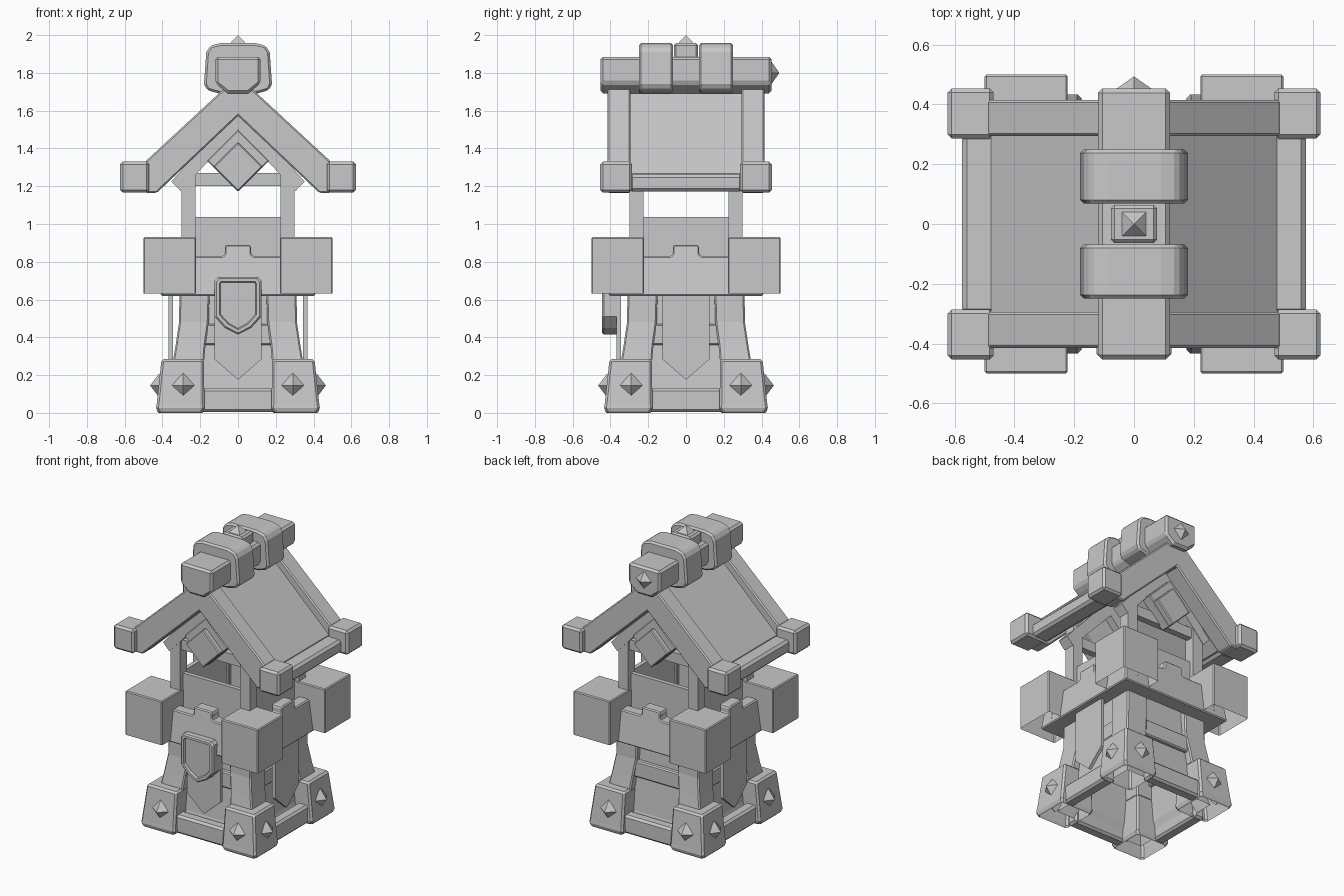
import bpy, bmesh, math
from mathutils import Matrix, Vector

if "Cube" in bpy.data.objects:
    bpy.data.objects.remove(bpy.data.objects["Cube"])

stone = bpy.data.materials.new("plain_grey")
stone.diffuse_color = (0.58, 0.58, 0.58, 1)
stone.use_nodes = True
stone.node_tree.nodes["Principled BSDF"].inputs["Base Color"].default_value = stone.diffuse_color


def finish(name, bm, bevel=0.0):
    bmesh.ops.recalc_face_normals(bm, faces=bm.faces)
    me = bpy.data.meshes.new(name)
    bm.to_mesh(me)
    bm.free()
    me.materials.append(stone)
    ob = bpy.data.objects.new(name, me)
    bpy.context.collection.objects.link(ob)
    if bevel:
        m = ob.modifiers.new("chamfer", 'BEVEL')
        m.width, m.segments, m.limit_method = bevel, 1, 'ANGLE'
        m.angle_limit = math.radians(40)
    return ob


def loft(name, rings, bevel=0.0, bottom=True, top=True):
    """Join equal-length rings of points from bottom to top."""
    bm = bmesh.new()
    vs = [[bm.verts.new(p) for p in r] for r in rings]
    n = len(vs[0])
    for a, b in zip(vs, vs[1:]):
        for i in range(n):
            bm.faces.new((a[i], a[(i + 1) % n], b[(i + 1) % n], b[i]))
    if bottom:
        bm.faces.new(vs[0])
    if top:
        bm.faces.new(vs[-1])
    return finish(name, bm, bevel)


def rect(x0, x1, y0, y1, z):
    return [(x0, y0, z), (x1, y0, z), (x1, y1, z), (x0, y1, z)]


def box(name, x0, x1, y0, y1, z0, z1, bevel=0.0):
    return loft(name, [rect(x0, x1, y0, y1, z0), rect(x0, x1, y0, y1, z1)], bevel)


def slab(name, pts, y0, y1, bevel=0.0):
    """Extrude an x-z outline along y."""
    return loft(name, [[(x, y, z) for x, z in pts] for y in (y0, y1)], bevel)


def sym(half):
    """Close a right-hand outline by mirroring it in x."""
    return half + [(-x, z) for x, z in reversed(half) if x > 1e-6]


def gable(half):
    return half + [(-x, z) for x, z in reversed(half[1:-1])]


def turn(ob, k):
    ob.data.transform(Matrix.Rotation(k * math.pi / 2, 4, 'Z'))
    return ob


def corner(name, sections, k, bevel=0.0, bottom=True):
    return turn(loft(name, [rect(a, b, a, b, z) for a, b, z in sections], bevel, bottom), k)


def stud(name, centre, normal, r, h):
    """Four-sided pyramid pointing along the normal."""
    n = Vector(normal)
    u = Vector((0, 0, 1)) if abs(n.z) < 0.5 else Vector((1, 1, 0)).normalized()
    v = n.cross(u)
    c = Vector(centre)
    bm = bmesh.new()
    base = [bm.verts.new(c + d * r) for d in (u, v, -u, -v)]
    tip = bm.verts.new(c + n * h)
    bm.faces.new(base)
    for i in range(4):
        bm.faces.new((base[i], base[(i + 1) % 4], tip))
    return finish(name, bm)


# Base corners, legs, corner blocks and posts
for k in range(4):
    corner("foot", [(.19, .42, 0), (.175, .435, .015), (.178, .43, .05), (.18, .405, .285)],
           k, .012, False)
    corner("leg", [(.18, .345, .27), (.172, .33, .36), (.155, .312, .48), (.15, .31, .65)], k, .008)
    corner("corner_block", [(.222, .50, .632), (.222, .50, .93)], k, .006, False)
    corner("post", [(.225, .30, .64), (.225, .30, 1.33)], k)
    for n, c in (((1, 0, 0), (.415, .29, .145)), ((0, 1, 0), (.29, .415, .145))):
        turn(stud("foot_stud", c, n, .066, .05), k)

# Hollow tapering well body
loft("well_body", [rect(-a, a, -a, a, z) for a, z in
                   ((.335, .03), (.305, .13), (.285, .36), (.27, .62), (.27, 1.035))],
     0, False, False)
loft("well_lining", [rect(-a, a, -a, a, z) for a, z in ((.24, .62), (.24, 1.035))], 0, False, False)

# Four sides: 0 is the front
parapet = sym([(.41, .62), (.385, .82), (.24, .83), (.08, .83), (.07, .84), (.07, .88), (.06, .89)])
banner = sym([(.125, .64), (.125, .285), (0, .175)])
for k in range(4):
    turn(box("base_rail", -.20, .20, -.40, -.32, .005, .13, .014), k)
    turn(box("well_rim", -.27, .27, -.27, -.24, 1.02, 1.036), k)
    turn(box("wall_band", -.18, .18, -.31, -.26, .36, .47, .008), k)
    # Parapet leaning out slightly towards its foot
    wall = slab("parapet", parapet, -.38, -.30, .008)
    for v in wall.data.vertices:
        if v.co.y < -.35:
            v.co.y -= .03 * max(0, (.83 - v.co.z) / .21)
    turn(wall, k)
    if k % 2 == 0:
        turn(box("top_beam", -.23, .23, -.285, -.24, 1.20, 1.27), k)
    if k != 2:
        turn(slab("banner", banner, -.368, -.345), k)

# Shield with a raised rim
outer = sym([(.105, .72), (.125, .70), (.125, .51), (.07, .45), (0, .415)])
bm = bmesh.new()
front = [bm.verts.new((x * .92, -.445, .575 + (z - .575) * .95)) for x, z in outer]
mid = [bm.verts.new((x, -.435, z)) for x, z in outer]
back = [bm.verts.new((x, -.365, z)) for x, z in outer]
face = bm.faces.new(front)
bm.faces.new(back)
for a, b in ((front, mid), (mid, back)):
    for i in range(len(outer)):
        j = (i + 1) % len(outer)
        bm.faces.new((a[i], a[j], b[j], b[i]))
bmesh.ops.recalc_face_normals(bm, faces=bm.faces)
bmesh.ops.inset_region(bm, faces=[face], thickness=.018)
bmesh.ops.inset_region(bm, faces=[face], thickness=.006, depth=-.015)
finish("shield", bm)

# Roof: panel, gable boards, inner rafters
panel = [(0, 1.725), (.478, 1.268), (.478, 1.185), (.44, 1.19), (0, 1.61)]
board = [(0, 1.785), (.49, 1.332), (.49, 1.165), (.43, 1.165), (0, 1.572)]
rafter = [(0, 1.62), (.352, 1.225), (.305, 1.175), (0, 1.50)]
slab("roof_panel", gable(panel), -.31, .31)
for s in (-1, 1):
    slab("gable_board", gable(board), *sorted((s * .295, s * .415)), .008)
    slab("inner_rafter", gable(rafter), *sorted((s * .222, s * .303)))
    # Hanging diamond ornament in two layers
    for r, cz, a, b in ((.165, 1.335, .27, .345), (.13, 1.303, .29, .38)):
        slab("gable_diamond", [(r, cz), (0, cz + r), (-r, cz), (0, cz - r)],
             *sorted((s * a, s * b)), .006)
    # Eaves
    box("eave_beam", *sorted((s * .45, s * .575)), -.30, .30, 1.172, 1.262, .016)
    for t in (-1, 1):
        box("eave_block", *sorted((s * .47, s * .624)), *sorted((t * .286, t * .454)),
            1.166, 1.33, .014)

# Ridge beam, clamps and finials
slab("ridge_beam", sym([(.12, 1.885), (.12, 1.745), (.055, 1.692)]), -.453, .453, .014)
clamp = sym([(.09, 1.958), (.145, 1.945), (.168, 1.91), (.18, 1.74), (.163, 1.708), (.09, 1.688)])
for s in (-1, 1):
    slab("ridge_clamp", clamp, *sorted((s * .068, s * .25)), .012)
box("ridge_cap", -.077, .077, -.064, .064, 1.87, 1.957, .012)
stud("cap_finial", (0, 0, 1.955), (0, 0, 1), .06, .045)
stud("ridge_stud", (0, .452, 1.80), (0, 1, 0), .06, .042)
